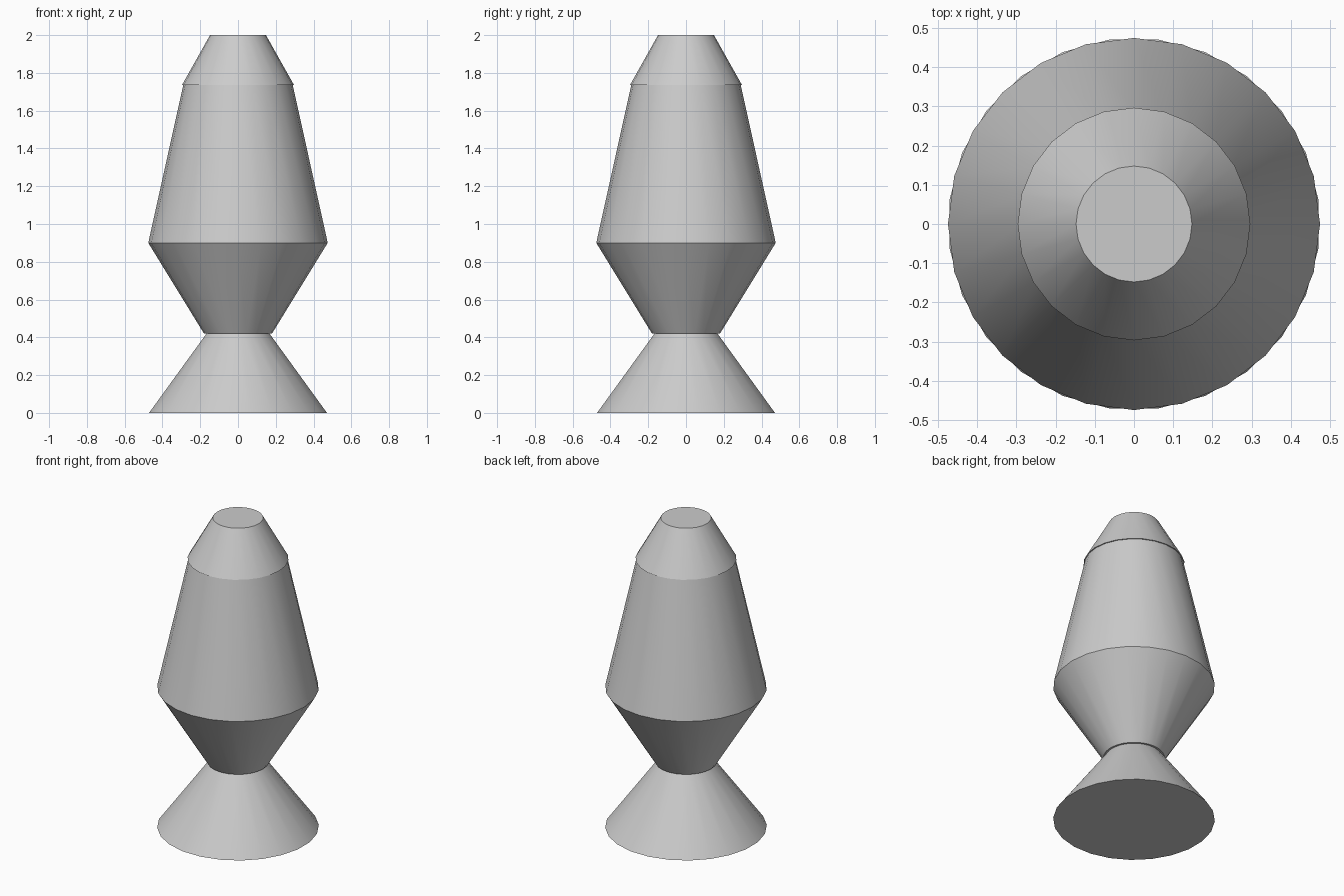
import bpy
import math

if "Cube" in bpy.data.objects:
    bpy.data.objects.remove(bpy.data.objects["Cube"], do_unlink=True)

SIDES = 24

grey = bpy.data.materials.new("light_grey")
grey.use_nodes = True
colour = (0.6, 0.6, 0.6, 1.0)
grey.diffuse_color = colour
grey.node_tree.nodes["Principled BSDF"].inputs["Base Color"].default_value = colour


def frustum(name, z_low, z_high, r_low, r_high, turn=0.0):
    """Closed tapered round section between two heights."""
    bpy.ops.mesh.primitive_cone_add(
        vertices=SIDES, radius1=r_low, radius2=r_high, depth=z_high - z_low,
        location=(0, 0, (z_low + z_high) / 2), rotation=(0, 0, turn))
    part = bpy.context.object
    part.name = name
    part.data.materials.append(grey)
    bpy.ops.object.shade_smooth_by_angle(angle=math.radians(30))
    return part


# Flared foot, turned half a facet against the body
frustum("base_foot", 0.0, 0.42, 0.475, 0.168, math.pi / SIDES)

# Cup that holds the glass, slightly wider than the neck of the foot
frustum("base_cup", 0.42, 0.9, 0.18, 0.475)

# Tapered glass vessel
frustum("glass_vessel", 0.9, 1.735, 0.475, 0.29)

# Cap with a small overhanging lip
frustum("cap", 1.735, 2.0, 0.297, 0.148)
